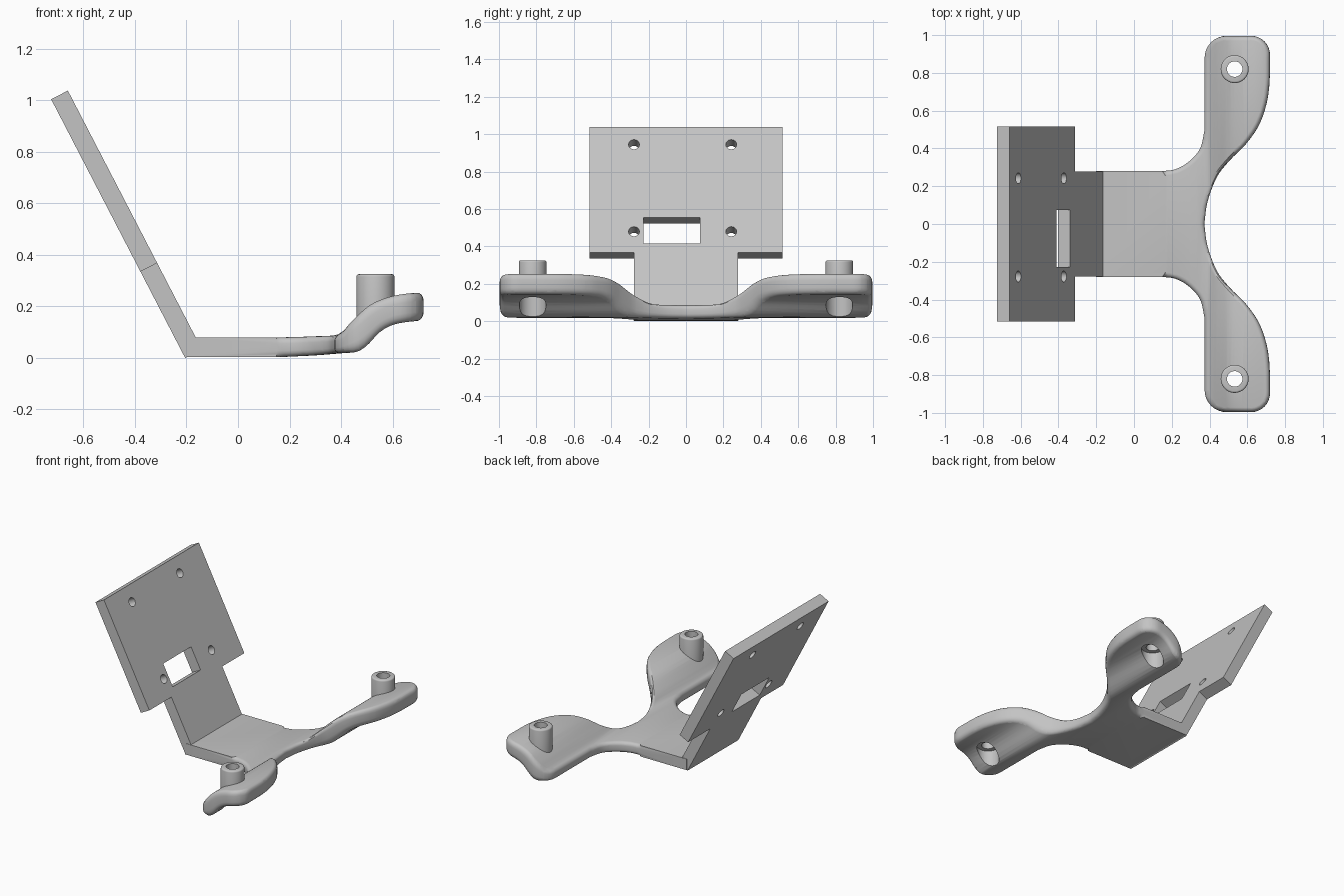
import bpy, bmesh, math
from mathutils import Vector, Matrix

cube = bpy.data.objects.get("Cube")
if cube:
    bpy.data.objects.remove(cube, do_unlink=True)

grey = bpy.data.materials.new("plain_grey")
grey.use_nodes = True
grey.diffuse_color = (0.55, 0.55, 0.55, 1)
grey.node_tree.nodes["Principled BSDF"].inputs["Base Color"].default_value = (0.55, 0.55, 0.55, 1)


def make_object(name, bm):
    bmesh.ops.recalc_face_normals(bm, faces=bm.faces[:])
    mesh = bpy.data.meshes.new(name)
    bm.to_mesh(mesh)
    bm.free()
    mesh.materials.append(grey)
    obj = bpy.data.objects.new(name, mesh)
    bpy.context.collection.objects.link(obj)
    return obj


def prism(points, offset):
    """Extrude a closed outline along an offset."""
    bm = bmesh.new()
    face = bm.faces.new([bm.verts.new(p) for p in points])
    new = bmesh.ops.extrude_face_region(bm, geom=[face], use_keep_orig=True)["geom"]
    bmesh.ops.translate(bm, vec=offset, verts=[v for v in new if isinstance(v, bmesh.types.BMVert)])
    return bm


def cylinder(x, y, low, high, radius):
    bm = bmesh.new()
    bmesh.ops.create_cone(bm, cap_ends=True, segments=40, radius1=radius, radius2=radius,
                          depth=high - low, matrix=Matrix.Translation((x, y, (low + high) / 2)))
    return bm


def cut(obj, cutters):
    for cutter in cutters:
        cutter.hide_render = True
        mod = obj.modifiers.new("cut", "BOOLEAN")
        mod.operation, mod.solver, mod.object = "DIFFERENCE", "EXACT", cutter
        bpy.context.view_layer.objects.active = obj
        bpy.ops.object.modifier_apply(modifier=mod.name)


def spline(ctrl, steps=5):
    """Smooth path through 2D control points."""
    p = [Vector(c) for c in ctrl]
    p = [p[0] * 2 - p[1]] + p + [p[-1] * 2 - p[-2]]
    out = []
    for a, b, c, d in zip(p, p[1:], p[2:], p[3:]):
        for i in range(steps):
            t = i / steps
            out.append(0.5 * (2 * b + (c - a) * t + (2 * a - 5 * b + 4 * c - d) * t * t
                              + (3 * b - a - 3 * c + d) * t ** 3))
    return out + [p[-2]]


def arc(x, y, r, start, end, steps=8):
    angles = [math.radians(start + (end - start) * i / steps) for i in range(steps + 1)]
    return [Vector((x + r * math.cos(a), y + r * math.sin(a))) for a in angles]


def height(path, x):
    if x <= path[0].x:
        return path[0].y
    for a, b in zip(path, path[1:]):
        if x <= b.x:
            return a.y + (b.y - a.y) * (x - a.x) / (b.x - a.x)
    return path[-1].y


# Base plate with two arms: half outline, mirrored across y
flare = spline([(.15, .28), (.22, .29), (.29, .33), (.35, .40), (.374, .50)])
inner = spline([(.72, .88), (.717, .74), (.70, .63), (.66, .52), (.59, .42),
                (.51, .34), (.44, .25), (.39, .12), (.372, 0)])
half = [Vector((-.2, .28))] + flare + arc(.49, .88, .116, 180, 90) + arc(.62, .896, .1, 90, 0) + inner
outline = half + [Vector((p.x, -p.y)) for p in reversed(half[:-1])]
slab = .08
bm = prism([(p.x, p.y, 0) for p in outline], (0, 0, slab))

# Round the rims of the flare and arms
rims = [e for e in bm.edges if abs(e.verts[0].co.z - e.verts[1].co.z) < .001
        and min(v.co.x for v in e.verts) > .149]
bmesh.ops.bevel(bm, geom=rims, offset=.025, offset_type="OFFSET", segments=4,
                profile=.5, affect="EDGES", clamp_overlap=False)

# Slice across x, then bend the slab to the S-shaped arm section
for i in range(27):
    bmesh.ops.bisect_plane(bm, geom=bm.verts[:] + bm.edges[:] + bm.faces[:], dist=.0001,
                           plane_co=(.19 + i * .02, 0, 0), plane_no=(1, 0, 0))
top = spline([(.18, .08), (.3, .084), (.39, .092), (.44, .14), (.5, .197),
              (.55, .224), (.6, .24), (.66, .25), (.73, .255)])
bottom = spline([(.18, .004), (.3, .01), (.4, .018), (.46, .024), (.5, .048),
                 (.55, .1), (.6, .128), (.66, .14), (.73, .146)])
for v in bm.verts:
    t = v.co.z / slab
    v.co.z = height(bottom, v.co.x) * (1 - t) + height(top, v.co.x) * t
bmesh.ops.triangulate(bm, faces=[f for f in bm.faces if len(f.verts) > 4])
base = make_object("base_with_arms", bm)
parts = [base]
helpers = []

# Screw bosses with a through hole and a wide recess underneath
for side, y in (("left", .82), ("right", -.82)):
    bm = cylinder(.533, y, .14, .325, .074)
    rim = [e for e in bm.edges if all(v.co.z > .32 for v in e.verts)]
    bmesh.ops.bevel(bm, geom=rim, offset=.01, segments=3, profile=.5, affect="EDGES")
    boss = make_object("boss_" + ("back" if side == "left" else "front"), bm)
    hole = make_object("hole_cutter", cylinder(.533, y, -.1, .5, .041))
    recess = make_object("recess_cutter", cylinder(.533, y, -.1, .145, .071))
    cut(base, [recess, hole])
    cut(boss, [hole])
    parts.append(boss)
    helpers += [hole, recess]

# Tilted T-shaped mounting panel, drawn upright then leaned back
thick = .073
lean = Matrix.Translation((-.205, 0, 0)) @ Matrix.Rotation(-.478, 4, "Y")
shape = [(.277, 0), (.277, .377), (.517, .377), (.517, 1.13)]
shape += [(-y, u) for y, u in reversed(shape)]
panel = make_object("mount_panel", prism([(0, y, u) for y, u in shape], (thick, 0, 0)))
cutters = []
for y in (-.278, .242):
    for u in (.502, 1.026):
        bm = cylinder(0, 0, -.2, .2, .029)
        bm.transform(Matrix.Translation((0, y, u)) @ Matrix.Rotation(math.pi / 2, 4, "Y"))
        cutters.append(make_object("screw_hole_cutter", bm))
window = [(-.228, .429), (.075, .429), (.075, .587), (-.228, .587)]
cutters.append(make_object("window_cutter", prism([(-.2, y, u) for y, u in window], (.4, 0, 0))))
cut(panel, cutters)
panel.data.transform(lean)
parts.append(panel)

for helper in helpers + cutters:
    bpy.data.objects.remove(helper, do_unlink=True)

# Smooth shading with crisp edges kept
bpy.ops.object.select_all(action="DESELECT")
for obj in parts:
    obj.select_set(True)
bpy.context.view_layer.objects.active = base
bpy.ops.object.shade_smooth_by_angle(angle=math.radians(35))
